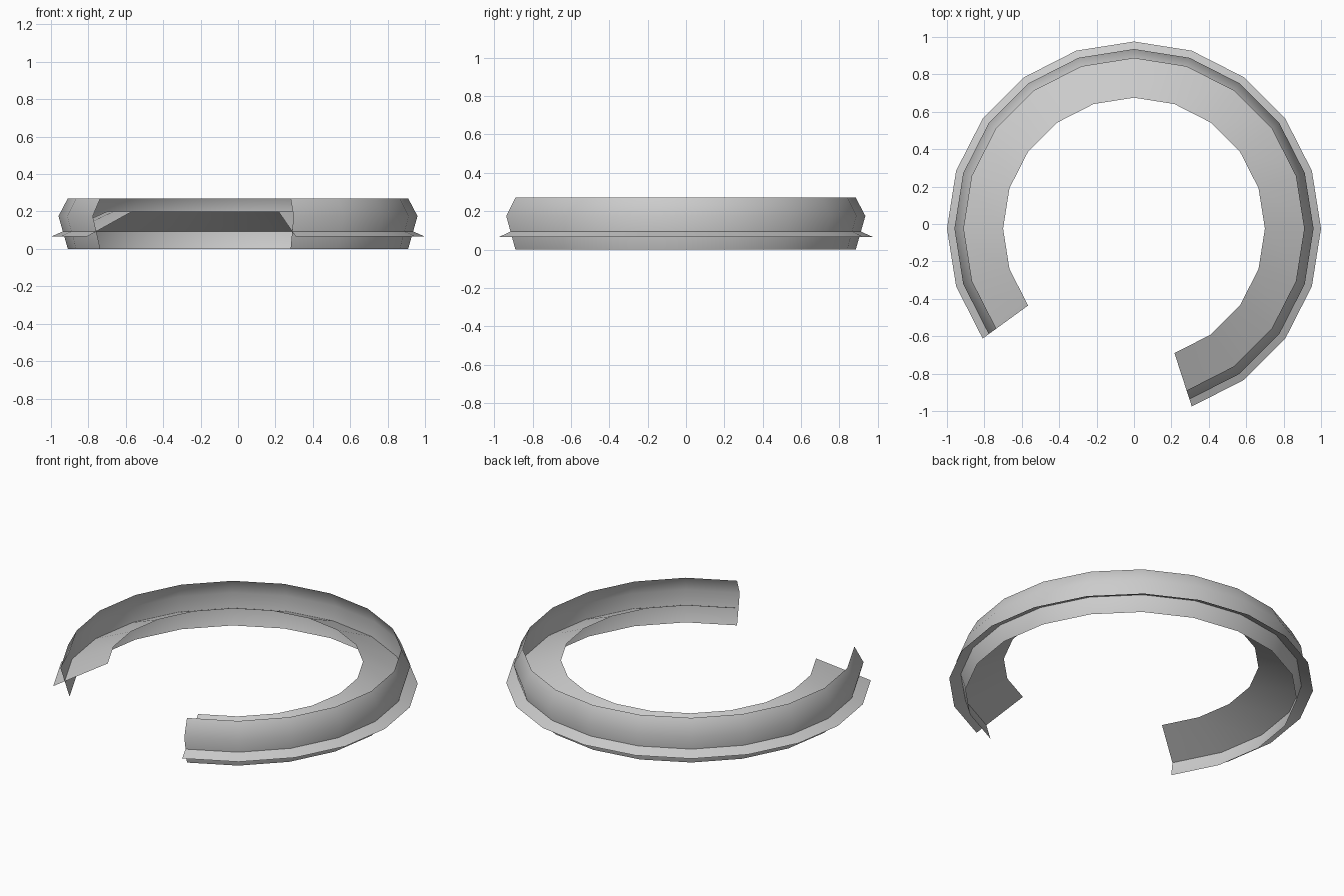
import bpy, math

if "Cube" in bpy.data.objects:
    bpy.data.objects.remove(bpy.data.objects["Cube"])

SIDES = 20                 # full circle would have 20 sides
FIRST, COUNT = -4, 16      # the ring covers 16 of them, leaving a gap at the front
CENTRE_Y = -0.0245

grey = bpy.data.materials.new("light grey")
grey.diffuse_color = (0.6, 0.6, 0.6, 1)
grey.use_nodes = True
grey.node_tree.nodes["Principled BSDF"].inputs["Base Color"].default_value = grey.diffuse_color


def open_ring(name, profile):
    """Sweep a (radius, height) profile around the open arc as a thin sheet."""
    n = len(profile)
    verts, faces = [], []
    for i in range(COUNT + 1):
        a = math.tau * (FIRST + i) / SIDES
        verts += [(r * math.cos(a), r * math.sin(a) + CENTRE_Y, z) for r, z in profile]
    for i in range(COUNT):
        for j in range(n - 1):
            k = i * n + j
            faces.append((k, k + n, k + n + 1, k + 1))
    mesh = bpy.data.meshes.new(name)
    mesh.from_pydata(verts, [], faces)
    mesh.materials.append(grey)
    mesh.shade_smooth()
    obj = bpy.data.objects.new(name, mesh)
    bpy.context.collection.objects.link(obj)
    return obj


# Upright band, widest a little above its middle
open_ring("outer_band", [(0.91, 0.0), (0.96, 0.175), (0.91, 0.27)])

# Sloping plate that passes through the band, rising toward the middle
open_ring("sloped_plate", [(1.0, 0.065), (0.7, 0.2)])
